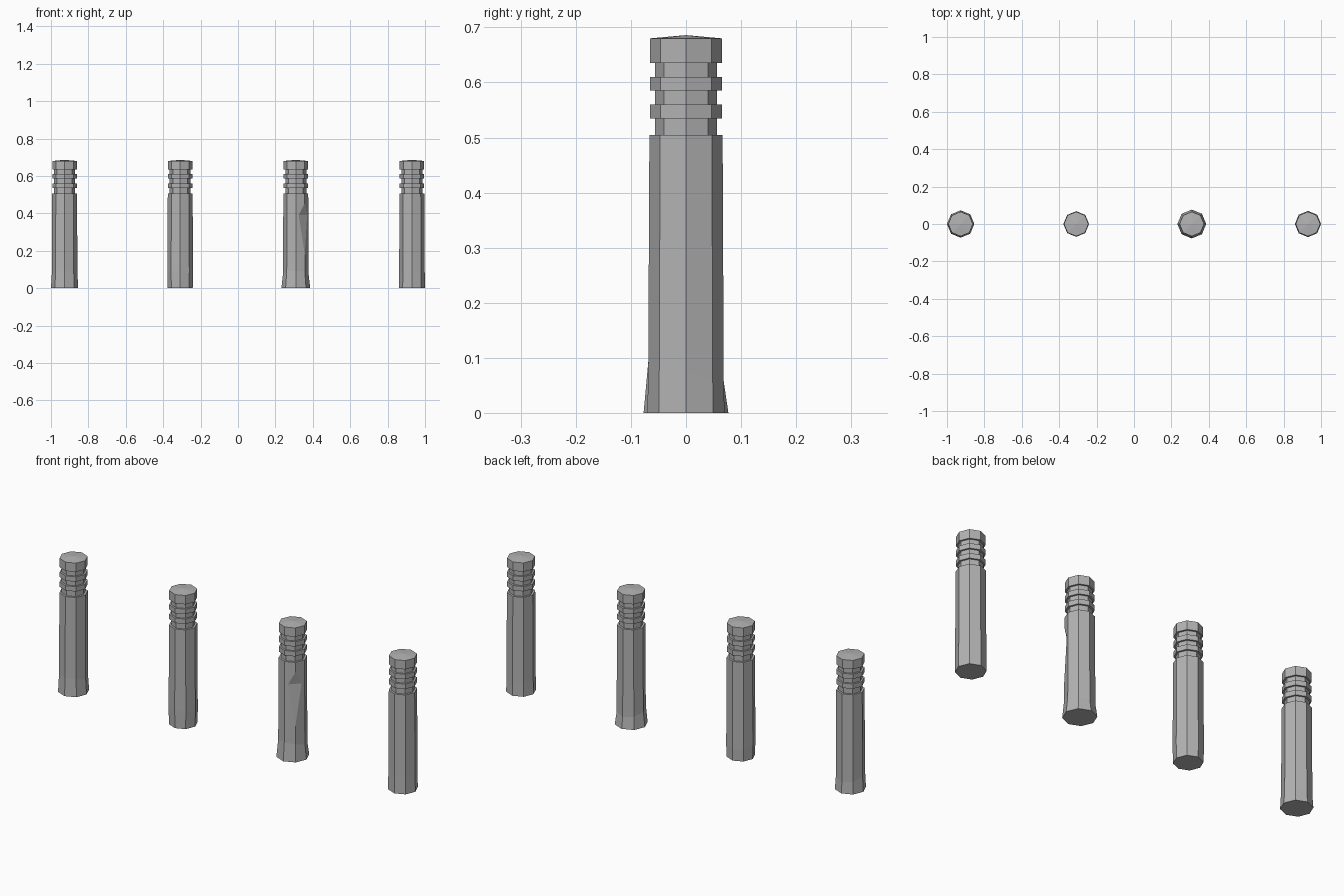
import bpy
import bmesh
from math import cos, sin, pi
from mathutils import Vector

if "Cube" in bpy.data.objects:
    bpy.data.objects.remove(bpy.data.objects["Cube"])

SIDES = 8
stone = bpy.data.materials.new("grey_stone")
stone.use_nodes = True
GREY = (0.45, 0.45, 0.45, 1)
stone.diffuse_color = GREY
stone.node_tree.nodes["Principled BSDF"].inputs["Base Color"].default_value = GREY


def make_object(name, bm):
    bmesh.ops.recalc_face_normals(bm, faces=bm.faces)
    mesh = bpy.data.meshes.new(name)
    bm.to_mesh(mesh)
    bm.free()
    mesh.materials.append(stone)
    obj = bpy.data.objects.new(name, mesh)
    bpy.context.collection.objects.link(obj)
    return obj


def bollard(name, x, base):
    # Profile of radius and height: flared foot, shaft, two raised rings, cap
    shaft, neck, ring = 0.0665, 0.056, 0.0655
    profile = [(base, 0), (shaft + 0.002, 0.075), (shaft, 0.505)]
    for low, high in ((0.535, 0.56), (0.585, 0.61), (0.635, 0.68)):
        profile += [(neck, profile[-1][1]), (neck, low), (ring, low), (ring, high)]
    bm = bmesh.new()
    loops = []
    for level, (r, z) in enumerate(profile):
        loop = []
        for i in range(SIDES):
            a = 2 * pi * i / SIDES
            # The foot starts flaring a little higher at the front
            lift = -0.018 * sin(a) if level == 1 else 0
            loop.append(bm.verts.new((r * cos(a), r * sin(a), z + lift)))
        loops.append(loop)
    for lower, upper in zip(loops, loops[1:]):
        for i in range(SIDES):
            j = (i + 1) % SIDES
            bm.faces.new((lower[i], lower[j], upper[j], upper[i]))
    bm.faces.new(loops[0])
    # Shallow pointed top
    tip = bm.verts.new((0, 0, 0.686))
    for i in range(SIDES):
        bm.faces.new((loops[-1][i], loops[-1][(i + 1) % SIDES], tip))
    obj = make_object(name, bm)
    obj.location.x = x
    return obj


bollard("bollard_far_right", -0.927, 0.073)
bollard("bollard_right", -0.309, 0.067)
chipped = bollard("bollard_left_chipped", 0.309, 0.077)
bollard("bollard_far_left", 0.93, 0.07)

# Wedge that chips the front left edge of one shaft
out = Vector((1, -1, 0)).normalized()
side = Vector((1, 1, 0)).normalized()
bm = bmesh.new()
ends = []
for s in (-0.1, 0.1):
    ends.append([bm.verts.new(out * r + side * s + Vector((0, 0, z)))
                 for r, z in ((0.054, 0.39), (0.072, 0.48), (0.072, 0.12))])
bm.faces.new(ends[0])
bm.faces.new(ends[1])
for i in range(3):
    j = (i + 1) % 3
    bm.faces.new((ends[0][i], ends[0][j], ends[1][j], ends[1][i]))
cutter = make_object("chip_cutter", bm)
cutter.location.x = chipped.location.x
cutter.hide_render = True
cutter.hide_set(True)
cut = chipped.modifiers.new("chip", "BOOLEAN")
cut.operation = "DIFFERENCE"
cut.solver = "EXACT"
cut.object = cutter
